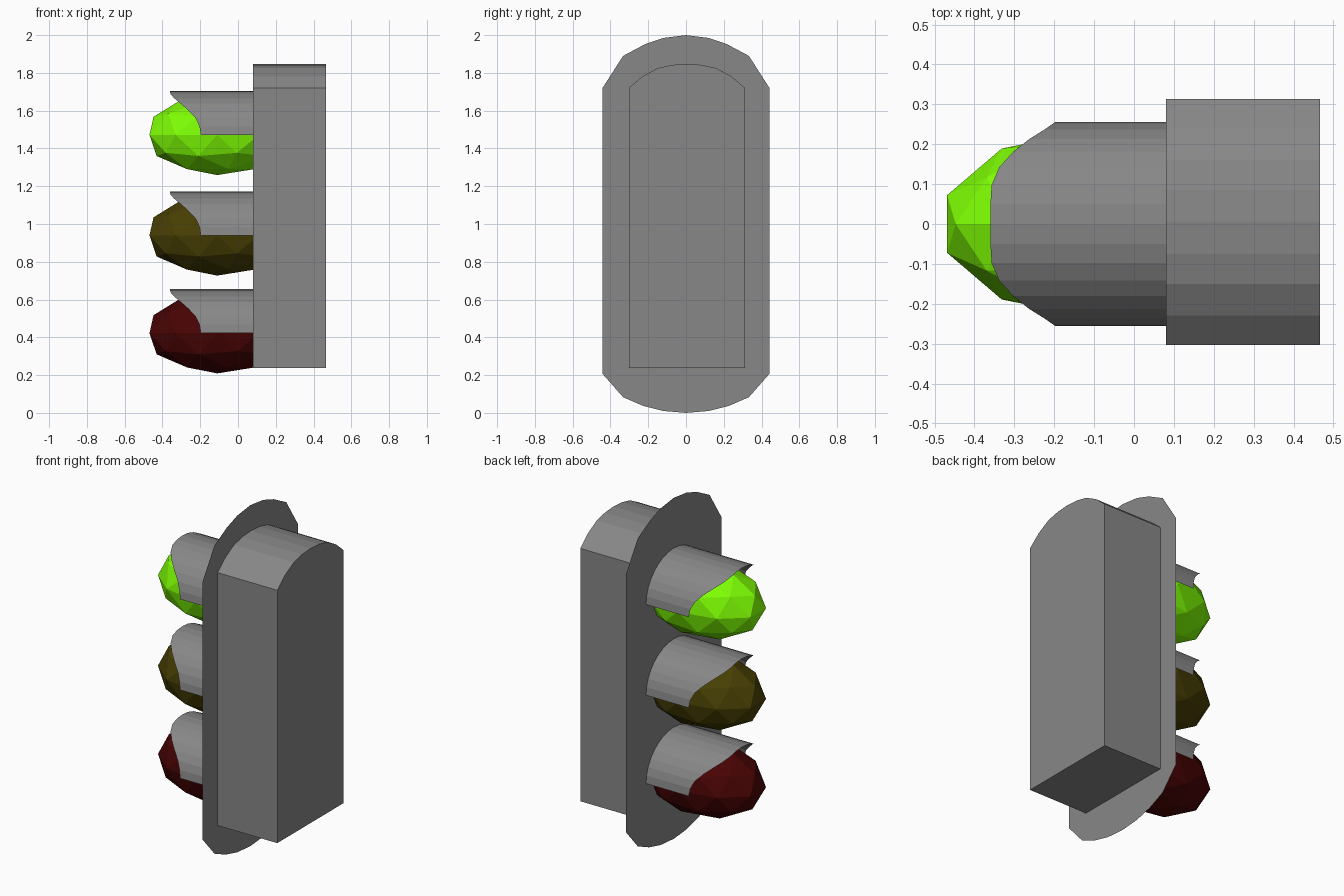
import bpy, bmesh
from math import sin, cos, pi

if "Cube" in bpy.data.objects:
    bpy.data.objects.remove(bpy.data.objects["Cube"])

PLATE_X, BACK_X = 0.08, 0.467


def material(name, rgb):
    mat = bpy.data.materials.new(name)
    mat.diffuse_color = (*rgb, 1.0)
    mat.use_nodes = True
    mat.node_tree.nodes["Principled BSDF"].inputs["Base Color"].default_value = mat.diffuse_color
    return mat


GREY = material("dark_grey", (0.245, 0.245, 0.245))


def new_object(name, bm):
    bmesh.ops.recalc_face_normals(bm, faces=bm.faces[:])
    mesh = bpy.data.meshes.new(name)
    bm.to_mesh(mesh)
    bm.free()
    mesh.materials.append(GREY)
    obj = bpy.data.objects.new(name, mesh)
    bpy.context.collection.objects.link(obj)
    return obj


def mirrored(half, cy=0.0):
    """Close a half outline of (y, z) points running from top to bottom."""
    other = [(-y, z) for y, z in reversed(half) if y > 0]
    return [(y + cy, z) for y, z in half + other]


def outline_face(bm, points, x):
    return bm.faces.new([bm.verts.new((x, y, z)) for y, z in points])


# Thin backing plate with rounded ends
bm = bmesh.new()
plate = [(0, 2.0), (0.12, 1.985), (0.217, 1.952), (0.333, 1.89), (0.442, 1.72),
         (0.442, 0.207), (0.333, 0.083), (0.227, 0.037), (0.12, 0.01), (0, 0.0)]
outline_face(bm, mirrored(plate), PLATE_X)
new_object("backing_plate", bm)

# Housing box with arched top, its open side closed by the plate
bm = bmesh.new()
box = [(0, 1.848), (0.08, 1.842), (0.155, 1.825), (0.235, 1.782),
       (0.308, 1.72), (0.308, 0.237)]
front = outline_face(bm, mirrored(box, 0.005), PLATE_X)
ext = bmesh.ops.extrude_face_region(bm, geom=[front], use_keep_orig=True)
verts = [v for v in ext["geom"] if isinstance(v, bmesh.types.BMVert)]
bmesh.ops.translate(bm, verts=verts, vec=(BACK_X - PLATE_X, 0, 0))
bmesh.ops.delete(bm, geom=[front], context='FACES_ONLY')
new_object("housing_box", bm)

# Front edge of a hood, from its crown down to its side
HOOD_X = [-0.36, -0.36, -0.357, -0.338, -0.303, -0.263, -0.225, -0.204, -0.197]


def hood(name, z):
    bm = bmesh.new()
    pairs = []
    for i in range(-8, 9):
        a = i * pi / 16
        y, h = 0.256 * sin(a), z + 0.233 * cos(a)
        pairs.append((bm.verts.new((HOOD_X[abs(i)], y, h)),
                      bm.verts.new((PLATE_X, y, h))))
    for (a, b), (c, d) in zip(pairs, pairs[1:]):
        bm.faces.new((a, b, d, c))
    new_object(name, bm)


# Three faceted lamps, each under its own hood
for colour, z, rgb in (("green", 1.472, (0.21, 1.0, 0.001)),
                       ("yellow", 0.94, (0.065, 0.05, 0.001)),
                       ("red", 0.422, (0.065, 0.001, 0.001))):
    bpy.ops.mesh.primitive_ico_sphere_add(
        subdivisions=2, radius=1, location=(-0.11, 0, z),
        rotation=(0, 0, pi), scale=(0.377, 0.234, 0.213))
    lamp = bpy.context.object
    lamp.name = colour + "_lamp"
    lamp.data.materials.append(material(colour + "_glass", rgb))
    hood(colour + "_hood", z)
